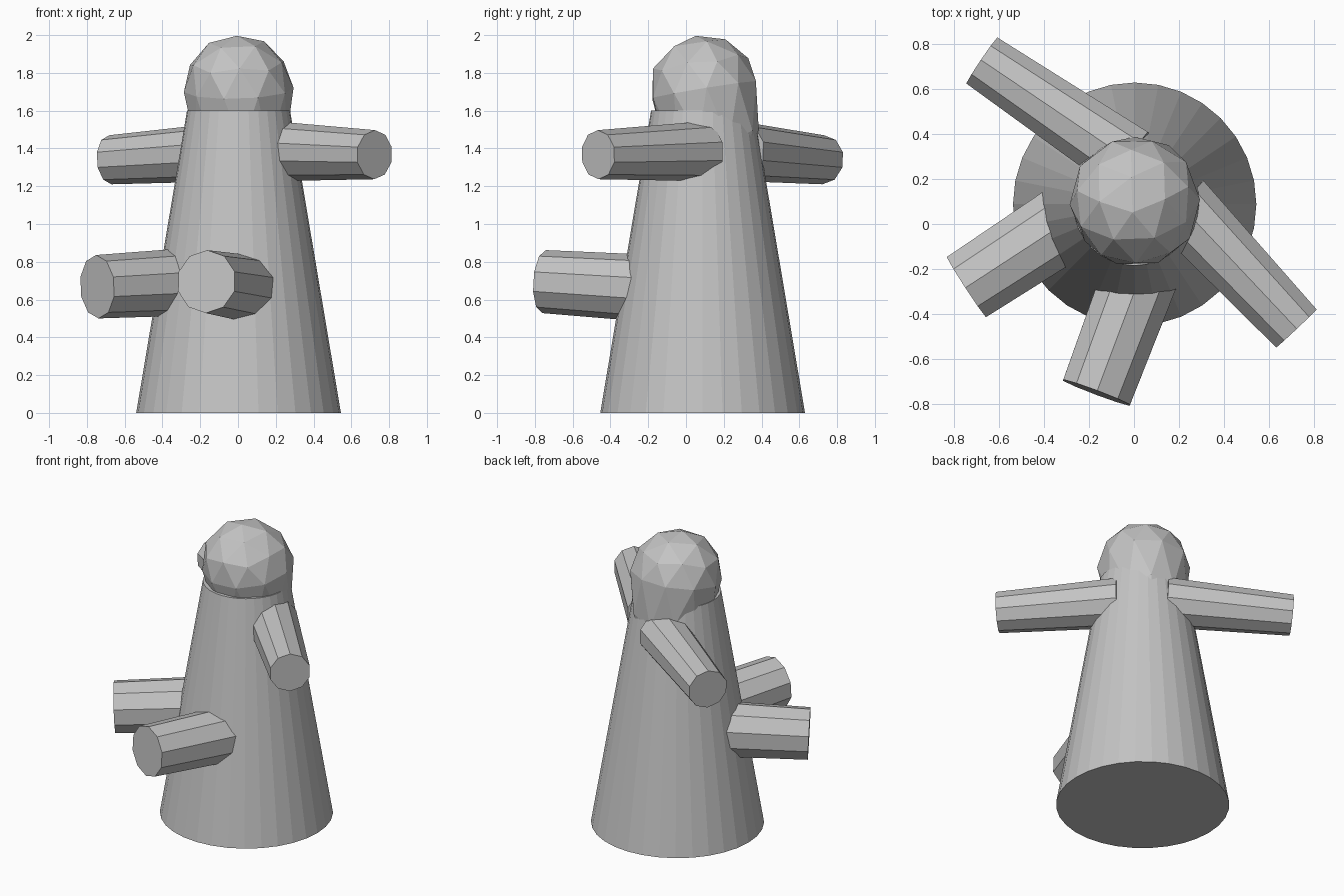
import bpy
import bmesh
import math
import random
from mathutils import Vector

random.seed(4)
cube = bpy.data.objects.get("Cube")
if cube:
    bpy.data.objects.remove(cube, do_unlink=True)

grey = bpy.data.materials.new("plain grey")
grey.use_nodes = True
COLOUR = (0.55, 0.55, 0.55, 1)
grey.diffuse_color = COLOUR
grey.node_tree.nodes["Principled BSDF"].inputs["Base Color"].default_value = COLOUR


def finish(name, bm):
    """Turn a bmesh into a flat shaded grey object."""
    mesh = bpy.data.meshes.new(name)
    bm.to_mesh(mesh)
    bm.free()
    mesh.materials.append(grey)
    obj = bpy.data.objects.new(name, mesh)
    bpy.context.collection.objects.link(obj)
    return obj


def tapered_cylinder(name, start, end, r_start, r_end, sides):
    """Closed cone section running from start to end."""
    start, end = Vector(start), Vector(end)
    axis = end - start
    bm = bmesh.new()
    bmesh.ops.create_cone(bm, cap_ends=True, segments=sides, radius1=r_start,
                          radius2=r_end, depth=axis.length)
    obj = finish(name, bm)
    obj.rotation_mode = 'QUATERNION'
    obj.rotation_quaternion = axis.to_track_quat('Z', 'Y')
    obj.location = (start + end) / 2
    return obj


# Body
CX, CY = 0.003, 0.088
tapered_cylinder("body", (CX, CY, 0), (CX, CY, 1.6), 0.542, 0.273, 32)

# Head: faceted ball with its lower half drawn down into the body
bm = bmesh.new()
bmesh.ops.create_icosphere(bm, subdivisions=2, radius=0.29)
for v in bm.verts:
    if v.co.z < 0.25:
        v.co *= random.uniform(0.98, 1.02)
    if v.co.z < 0:
        v.co.z *= 2.0
head = finish("head", bm)
head.location = (CX, 0.098, 1.71)
head.rotation_euler = (math.radians(8), math.radians(-5), math.radians(20))

# Upper arms
tapered_cylinder("left_arm", (0.20, 0.09, 1.385), (0.723, -0.465, 1.367), 0.158, 0.13, 10)
tapered_cylinder("right_arm", (-0.02, 0.284, 1.385), (-0.676, 0.727, 1.34), 0.158, 0.13, 10)

# Lower stubs
tapered_cylinder("right_leg", (-0.30, 0.01, 0.692), (-0.745, -0.28, 0.668), 0.178, 0.168, 10)
tapered_cylinder("front_leg", (0.04, -0.20, 0.66), (-0.167, -0.751, 0.695), 0.178, 0.167, 10)
